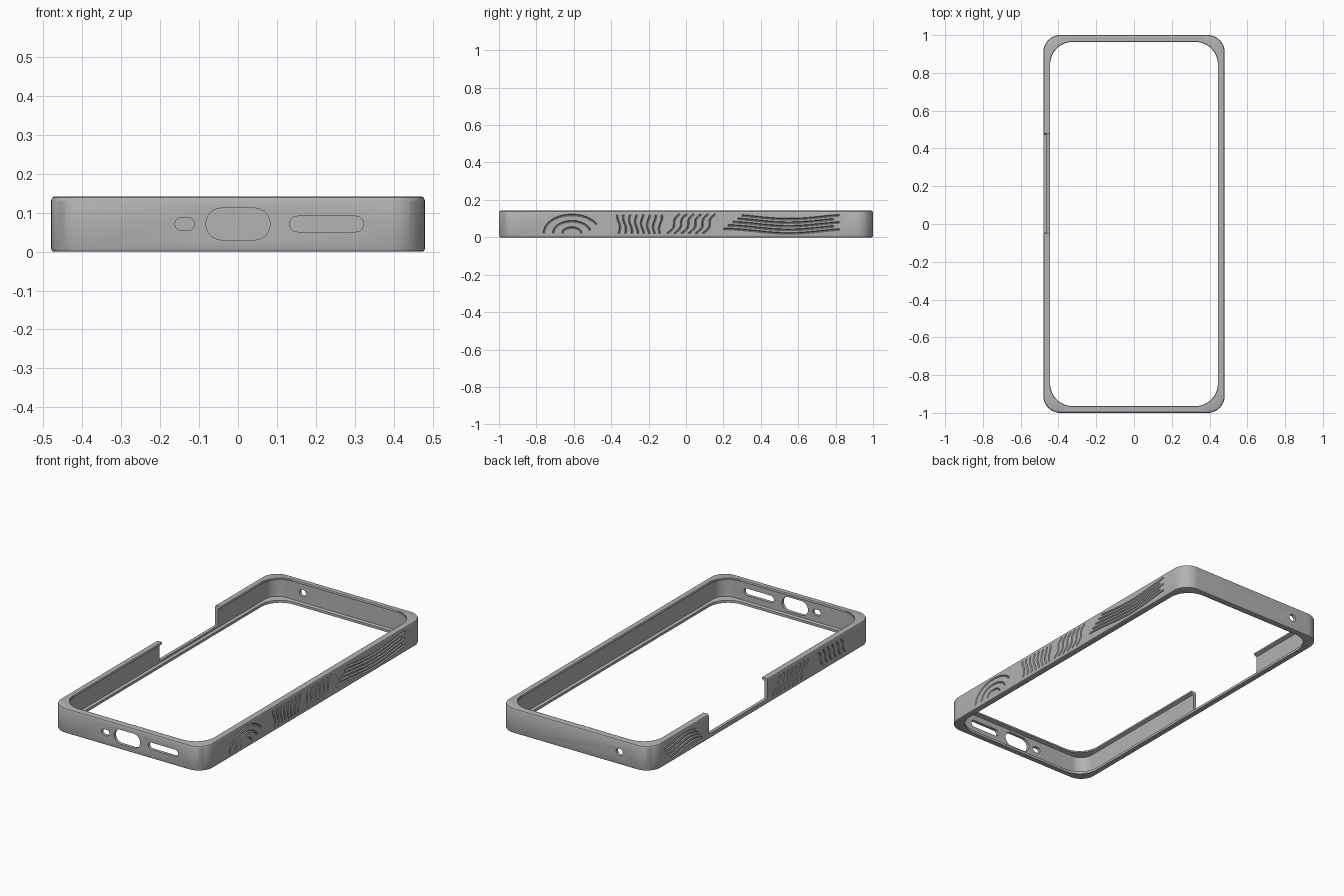
import bpy, bmesh
from math import sin, cos, pi
from mathutils import Vector

if "Cube" in bpy.data.objects:
    bpy.data.objects.remove(bpy.data.objects["Cube"])

HX, HY = 0.48, 1.0
grey = bpy.data.materials.new("matte_grey")
grey.use_nodes = True
colour = (0.45, 0.45, 0.45, 1)
grey.diffuse_color = colour
grey.node_tree.nodes["Principled BSDF"].inputs["Base Color"].default_value = colour


def finish(bm, name):
    bmesh.ops.recalc_face_normals(bm, faces=bm.faces)
    mesh = bpy.data.meshes.new(name)
    bm.to_mesh(mesh)
    bm.free()
    mesh.materials.append(grey)
    obj = bpy.data.objects.new(name, mesh)
    bpy.context.collection.objects.link(obj)
    return obj


def bridge(bm, a, b):
    n = len(a)
    for i in range(n):
        j = (i + 1) % n
        bm.faces.new((a[i], a[j], b[j], b[i]))


def ring(bm, inset, z, r, steps=14):
    """Rounded rectangle, inset from the outer size."""
    cx, cy = HX - inset - r, HY - inset - r
    verts = []
    for q, (sx, sy) in enumerate(((1, 1), (-1, 1), (-1, -1), (1, -1))):
        for k in range(steps + 1):
            a = (q + k / steps) * pi / 2
            verts.append(bm.verts.new((sx * cx + r * cos(a), sy * cy + r * sin(a), z)))
    return verts


def prism(bm, outline, direction):
    """Extrude a closed outline along a direction."""
    a = [bm.verts.new(p) for p in outline]
    b = [bm.verts.new(Vector(p) + Vector(direction)) for p in outline]
    bridge(bm, a, b)
    bm.faces.new(a)
    bm.faces.new(b)


def slot(bm, x, z, width, height, y):
    """Rounded slot through an end wall."""
    r, half = height / 2, (width - height) / 2
    pts = []
    for k in range(26):
        side = 1 if k < 13 else -1
        a = -pi / 2 + (k - (k >= 13)) * pi / 12
        pts.append((x + side * half + r * cos(a), y, z + r * sin(a)))
    if half < 0.001:
        del pts[13], pts[-1]
    prism(bm, pts, (0, 0.1, 0))


def groove(bm, side, path, width=0.008):
    """V-shaped cutter following a (y, z) path on a long wall."""
    path = [Vector(p) for p in path]
    rings = []
    for i, p in enumerate(path):
        t = path[min(i + 1, len(path) - 1)] - path[max(i - 1, 0)]
        n = Vector((-t.y, t.x)).normalized() * width
        rings.append([bm.verts.new((side * (HX + d), *q)) for d, q in
                      ((0.004, p + n), (0.004, p - n), (-0.006, p))])
    for a, b in zip(rings, rings[1:]):
        bridge(bm, a, b)
    bm.faces.new(rings[0])
    bm.faces.new(rings[-1])


# Frame: C-shaped section with inward lips at top and bottom
section = [
    (0.006, 0.0, 0.085), (0.002, 0.002, 0.088), (0.0, 0.007, 0.09),
    (0.0, 0.132, 0.09), (0.003, 0.139, 0.088), (0.009, 0.142, 0.084),
    (0.034, 0.142, 0.12), (0.036, 0.139, 0.12), (0.036, 0.131, 0.12),
    (0.018, 0.124, 0.075), (0.018, 0.018, 0.075),
    (0.034, 0.014, 0.12), (0.034, 0.0, 0.12),
]
bm = bmesh.new()
rings = [ring(bm, *s) for s in section]
for a, b in zip(rings, rings[1:] + rings[:1]):
    bridge(bm, a, b)
frame = finish(bm, "bumper_frame")

# Openings: port, speaker, microphones and the side notch
bm = bmesh.new()
slot(bm, -0.137, 0.071, 0.05, 0.034, -1.03)
slot(bm, 0.0, 0.071, 0.165, 0.082, -1.03)
slot(bm, 0.228, 0.071, 0.19, 0.04, -1.03)
slot(bm, -0.28, 0.071, 0.042, 0.042, 0.93)
notch = [(-0.6, -0.05, 0.2), (-0.6, -0.05, 0.034), (-0.6, -0.044, 0.028),
         (-0.6, 0.474, 0.028), (-0.6, 0.48, 0.034), (-0.6, 0.48, 0.2)]
prism(bm, notch, (0.2, 0, 0))
openings = finish(bm, "openings_cutter")

# Wood-grain grooves on both long walls
bm = bmesh.new()
S = [k / 14 for k in range(15)]
for i in range(3):
    start = 0.25 * i
    groove(bm, 1, [(-0.61 + (0.05 + 0.05 * i) * cos(start + (pi - start) * s),
                    0.022 + (0.03 + 0.034 * i) * sin(start + (pi - start) * s)) for s in S])
for i in range(8):
    groove(bm, 1, [(-0.36 + 0.032 * i + 0.008 * sin(5 * s + i * 0.5),
                    0.02 + 0.1 * s) for s in S])
for i in range(6):
    groove(bm, 1, [(-0.1 + 0.038 * i + 0.07 * s + 0.012 * sin(6 * s),
                    0.02 + 0.103 * s) for s in S])
for i in range(5):
    y0 = 0.2 + 0.025 * i
    y1 = 0.82 - 0.03 * (i % 2)
    groove(bm, 1, [(y0 + (y1 - y0) * s,
                    0.033 + 0.019 * i + 0.012 * cos(9 * (y0 + (y1 - y0) * s - 0.2))) for s in S])
for i in range(4):
    groove(bm, -1, [(0.54 + 0.02 * i + 0.28 * s,
                     0.035 + 0.022 * i + 0.012 * sin(5 * s)) for s in S])
for i in range(8):
    groove(bm, -1, [(-0.1 - 0.036 * i - 0.06 * s + 0.008 * sin(6 * s),
                     0.02 + 0.1 * s) for s in S])
for i in range(6):
    groove(bm, -1, [(-0.55 - 0.04 * i + 0.04 * s + 0.006 * sin(6 * s),
                     0.03 + 0.085 * s) for s in S])
grain = finish(bm, "grain_cutter")

# Cut the frame, then drop the cutters
bpy.ops.object.select_all(action="DESELECT")
bpy.context.view_layer.objects.active = frame
frame.select_set(True)
for cutter in (openings, grain):
    cutter.hide_render = True
    mod = frame.modifiers.new(cutter.name, "BOOLEAN")
    mod.operation = "DIFFERENCE"
    mod.solver = "EXACT"
    mod.object = cutter
    bpy.ops.object.modifier_apply(modifier=mod.name)
    bpy.data.objects.remove(cutter)
bpy.ops.object.shade_smooth_by_angle(angle=0.45)
